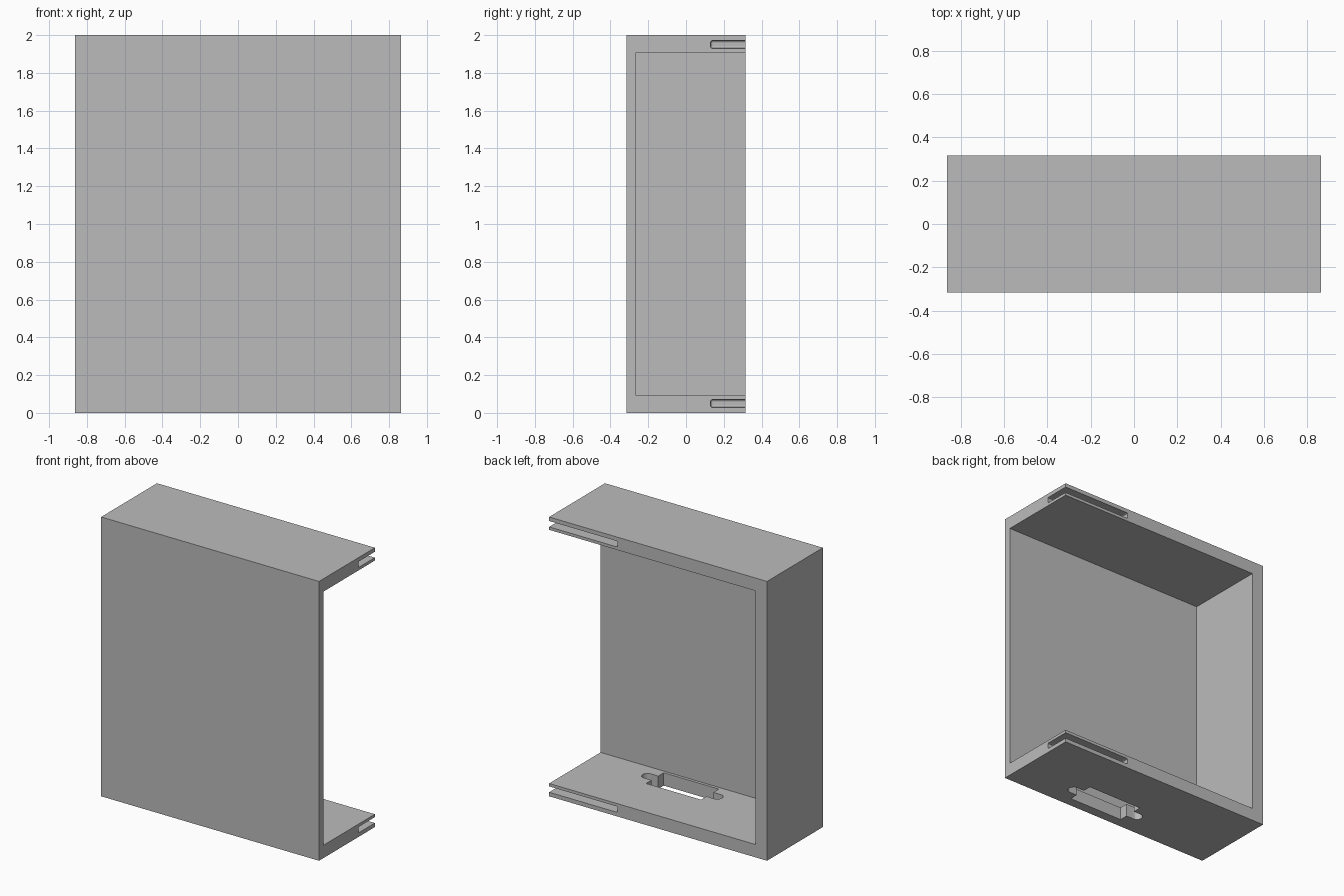
import bpy, bmesh, math
from mathutils import Vector

cube = bpy.data.objects.get("Cube")
if cube:
    bpy.data.objects.remove(cube, do_unlink=True)

HX, HY, H = 0.863, 0.316, 2.0   # half width, half depth, height
WALL, FRONT = 0.092, 0.05       # thick walls and thin front panel
OUT = 0.1                       # how far cutters reach past the shell

grey = bpy.data.materials.new("neutral_grey")
grey.use_nodes = True
colour = (0.5, 0.5, 0.5, 1)
grey.diffuse_color = colour
grey.node_tree.nodes["Principled BSDF"].inputs["Base Color"].default_value = colour


def finish(name, bm):
    bmesh.ops.recalc_face_normals(bm, faces=bm.faces)
    mesh = bpy.data.meshes.new(name)
    bm.to_mesh(mesh)
    bm.free()
    mesh.materials.append(grey)
    obj = bpy.data.objects.new(name, mesh)
    bpy.context.scene.collection.objects.link(obj)
    return obj


def box(name, low, high, bevel=0):
    low, high = Vector(low), Vector(high)
    bm = bmesh.new()
    bmesh.ops.create_cube(bm, size=1)
    for v in bm.verts:
        v.co = (low + high) / 2 + v.co * (high - low)
    if bevel:
        bmesh.ops.bevel(bm, geom=bm.edges[:], offset=bevel, segments=2,
                        profile=0.5, affect='EDGES')
    return finish(name, bm)


def prism(name, outline, z0, z1):
    bm = bmesh.new()
    face = bm.faces.new([bm.verts.new((x, y, z0)) for x, y in outline])
    new = bmesh.ops.extrude_face_region(bm, geom=[face])["geom"]
    bmesh.ops.translate(bm, vec=(0, 0, z1 - z0),
                        verts=[g for g in new if isinstance(g, bmesh.types.BMVert)])
    return finish(name, bm)


def connector_outline(cx, cy, half_x, half_y, reach, radius, steps=10):
    # rectangle with a round-ended ear on each short side
    side = [(half_x, -half_y), (half_x, -radius)]
    for i in range(steps + 1):
        a = math.pi * (i / steps - 0.5)
        side.append((reach - radius + radius * math.cos(a), radius * math.sin(a)))
    side += [(half_x, radius), (half_x, half_y)]
    return ([(cx + x, cy + y) for x, y in side]
            + [(cx - x, cy - y) for x, y in side])


# Outer block
shell = box("enclosure_shell", (-HX, -HY, 0), (HX, HY, H))

# Cavity open to the back and to one side
cutters = [box("cavity_cutter", (-HX + WALL, -HY + FRONT, WALL),
               (HX + OUT, HY + OUT, H - WALL))]

# Corner slots in the top and bottom panels
for name, z in (("bottom_slot_cutter", 0.05), ("top_slot_cutter", H - 0.05)):
    cutters.append(box(name, (0.32, 0.13, z - 0.021),
                       (HX + OUT, HY + OUT, z + 0.021), bevel=0.01))

# Connector opening through the bottom panel
outline = connector_outline(0.13, -0.145, 0.218, 0.1, 0.315, 0.038)
cutters.append(prism("connector_cutter", outline, -OUT, WALL + OUT))

for cutter in cutters:
    cutter.hide_render = True
    mod = shell.modifiers.new(cutter.name, 'BOOLEAN')
    mod.operation = 'DIFFERENCE'
    mod.solver = 'EXACT'
    mod.object = cutter

# Bake the cuts and drop the cutters
bpy.context.view_layer.update()
graph = bpy.context.evaluated_depsgraph_get()
shell.data = bpy.data.meshes.new_from_object(shell.evaluated_get(graph))
shell.modifiers.clear()
for cutter in cutters:
    bpy.data.objects.remove(cutter, do_unlink=True)

shell.data.materials.clear()
shell.data.materials.append(grey)
for poly in shell.data.polygons:
    poly.material_index = 0
    poly.use_smooth = False
